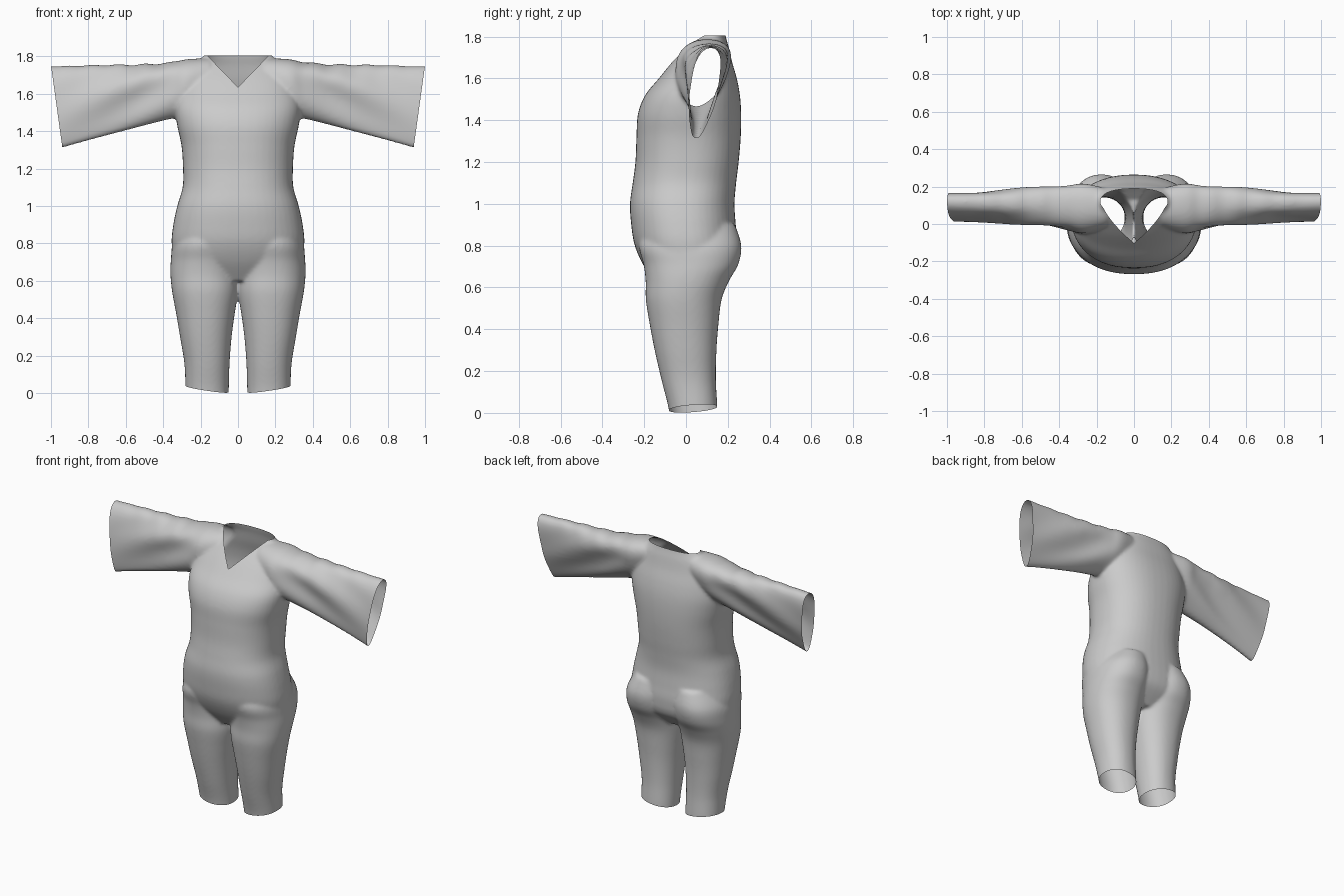
import bpy, bmesh, math
from mathutils import Vector

if "Cube" in bpy.data.objects:
    bpy.data.objects.remove(bpy.data.objects["Cube"])

SIDES = 48


def smooth_keys(keys, steps=6):
    """Catmull-Rom interpolation through rows of numbers."""
    out = []
    for i in range(len(keys) - 1):
        p = [keys[max(0, min(len(keys) - 1, i + k))] for k in (-1, 0, 1, 2)]
        for s in range(steps):
            t = s / steps
            out.append([0.5 * (2 * b + (c - a) * t + (2 * a - 5 * b + 4 * c - d) * t * t
                               + (3 * b - a - 3 * c + d) * t ** 3) for a, b, c, d in zip(*p)])
    return out + [list(keys[-1])]


def loft(bm, keys, section):
    """Closed tube: section(row, angle) gives a point on each ring."""
    rings = [[bm.verts.new(section(row, math.tau * i / SIDES)) for i in range(SIDES)]
             for row in smooth_keys(keys)]
    for a, b in zip(rings, rings[1:]):
        for i in range(SIDES):
            j = (i + 1) % SIDES
            bm.faces.new((a[i], a[j], b[j], b[i]))
    bm.faces.new(rings[0])
    bm.faces.new(rings[-1])


def sup(v, e):
    return math.copysign(abs(v) ** (2 / e), v)


def upright(exponent, side=1):
    # row: z, centre x, half width, front y, back y
    def f(r, a):
        z, cx, w, y0, y1 = r
        return (side * (cx + w * sup(math.cos(a), exponent)),
                (y0 + y1) / 2 + (y1 - y0) / 2 * sup(math.sin(a), exponent), z)
    return f


def sleeve(side):
    # row: x, bottom z, top z, centre y, half depth, lean, fold size
    def f(r, a):
        x, z0, z1, cy, d, lean, fold = r
        c, s = math.cos(a), math.sin(a)
        z = (z0 + z1) / 2 + (z1 - z0) / 2 * sup(s, 2.2)
        y = cy + d * sup(c, 2.2) * (1 + 0.3 * s) + lean * s
        # diagonal drapes fanning out from the armpit
        y += fold * math.sin(22 * (z + 0.55 * x) + 1.5 * c) * c * c
        z += 0.3 * fold * math.sin(45 * x + 2 * side) * max(s, 0)
        return (side * x, y, z)
    return f


torso = [(0.60, 0, 0.20, -0.13, 0.13), (0.70, 0, 0.335, -0.20, 0.225),
         (0.80, 0, 0.355, -0.245, 0.245), (0.90, 0, 0.346, -0.262, 0.238),
         (1.00, 0, 0.325, -0.268, 0.232), (1.10, 0, 0.296, -0.255, 0.240),
         (1.20, 0, 0.294, -0.242, 0.252), (1.32, 0, 0.302, -0.237, 0.262),
         (1.43, 0, 0.325, -0.230, 0.264), (1.52, 0, 0.335, -0.195, 0.258),
         (1.60, 0, 0.320, -0.130, 0.243), (1.68, 0, 0.295, -0.065, 0.220),
         (1.75, 0, 0.250, 0.000, 0.204), (1.80, 0, 0.185, 0.050, 0.190),
         (1.86, 0, 0.150, 0.070, 0.180)]
leg = [(-0.07, 0.165, 0.114, -0.07, 0.15), (0.03, 0.165, 0.116, -0.085, 0.15),
       (0.16, 0.166, 0.121, -0.118, 0.143), (0.30, 0.172, 0.138, -0.15, 0.146),
       (0.42, 0.174, 0.156, -0.173, 0.155), (0.54, 0.176, 0.176, -0.192, 0.170),
       (0.63, 0.180, 0.181, -0.193, 0.205), (0.71, 0.178, 0.181, -0.203, 0.250),
       (0.80, 0.172, 0.175, -0.225, 0.265), (0.90, 0.150, 0.140, -0.200, 0.235)]
arm = [(0.15, 1.52, 1.79, 0.08, 0.10, 0.02, 0), (0.27, 1.475, 1.785, 0.075, 0.125, 0.03, 0),
       (0.36, 1.465, 1.768, 0.080, 0.115, 0.03, 0.010), (0.50, 1.43, 1.757, 0.085, 0.095, 0.03, 0.016),
       (0.65, 1.39, 1.755, 0.085, 0.080, 0.03, 0.013), (0.80, 1.35, 1.752, 0.085, 0.070, 0.033, 0.008),
       (0.95, 1.307, 1.748, 0.083, 0.065, 0.036, 0.003), (1.07, 1.275, 1.746, 0.082, 0.065, 0.038, 0)]

# Solid body parts, fused into one smooth cloth surface
bm = bmesh.new()
loft(bm, torso, upright(2.3))
for side in (1, -1):
    loft(bm, leg, upright(2.2, side))
    loft(bm, arm, sleeve(side))
bmesh.ops.recalc_face_normals(bm, faces=bm.faces)
mesh = bpy.data.meshes.new("jumpsuit")
bm.to_mesh(mesh)
bm.free()
suit = bpy.data.objects.new("jumpsuit", mesh)
bpy.context.collection.objects.link(suit)
fuse = suit.modifiers.new("fuse", 'REMESH')
fuse.mode = 'VOXEL'
fuse.voxel_size = 0.01
relax = suit.modifiers.new("relax", 'SMOOTH')
relax.factor = 0.5
relax.iterations = 8
bpy.context.view_layer.update()
evaluated = suit.evaluated_get(bpy.context.evaluated_depsgraph_get())
bm = bmesh.new()
bm.from_mesh(evaluated.to_mesh())
evaluated.to_mesh_clear()
suit.modifiers.clear()


def cut(co, no, where, clear=True):
    faces = [f for f in bm.faces if where(f.calc_center_median())]
    geom = set(faces)
    for f in faces:
        geom.update(f.edges)
        geom.update(f.verts)
    bmesh.ops.bisect_plane(bm, geom=list(geom), dist=1e-5, plane_co=co,
                           plane_no=Vector(no).normalized(), clear_outer=clear)


# Open the cuffs and leg hems, and score the neckline
for s in (1, -1):
    cut((s * 0.999, 0, 1.745), (s * 0.99, 0, -0.137), lambda c: c.x * s > 0.7)
    cut((s * 0.13, 0, 0.013), (s * 0.15, 0.08, -1), lambda c: c.x * s > 0 and c.z < 0.3)
    cut((0, 0, 1.635), (-s * 1.03, 0, 1), lambda c: c.z > 1.55 and abs(c.x) < 0.25 and c.y < 0.12, False)
cut((0, 0, 1.805), (0, 0, 1), lambda c: c.z > 1.7)

# V-neck opening
hole = []
for f in bm.faces:
    c = f.calc_center_median()
    if c.y < 0.12 and abs(c.x) < 0.2 and c.z > 1.635 + 1.03 * abs(c.x):
        hole.append(f)
bmesh.ops.delete(bm, geom=hole, context='FACES')
for f in bm.faces:
    f.smooth = True
bm.to_mesh(suit.data)
bm.free()
suit.data.update()
